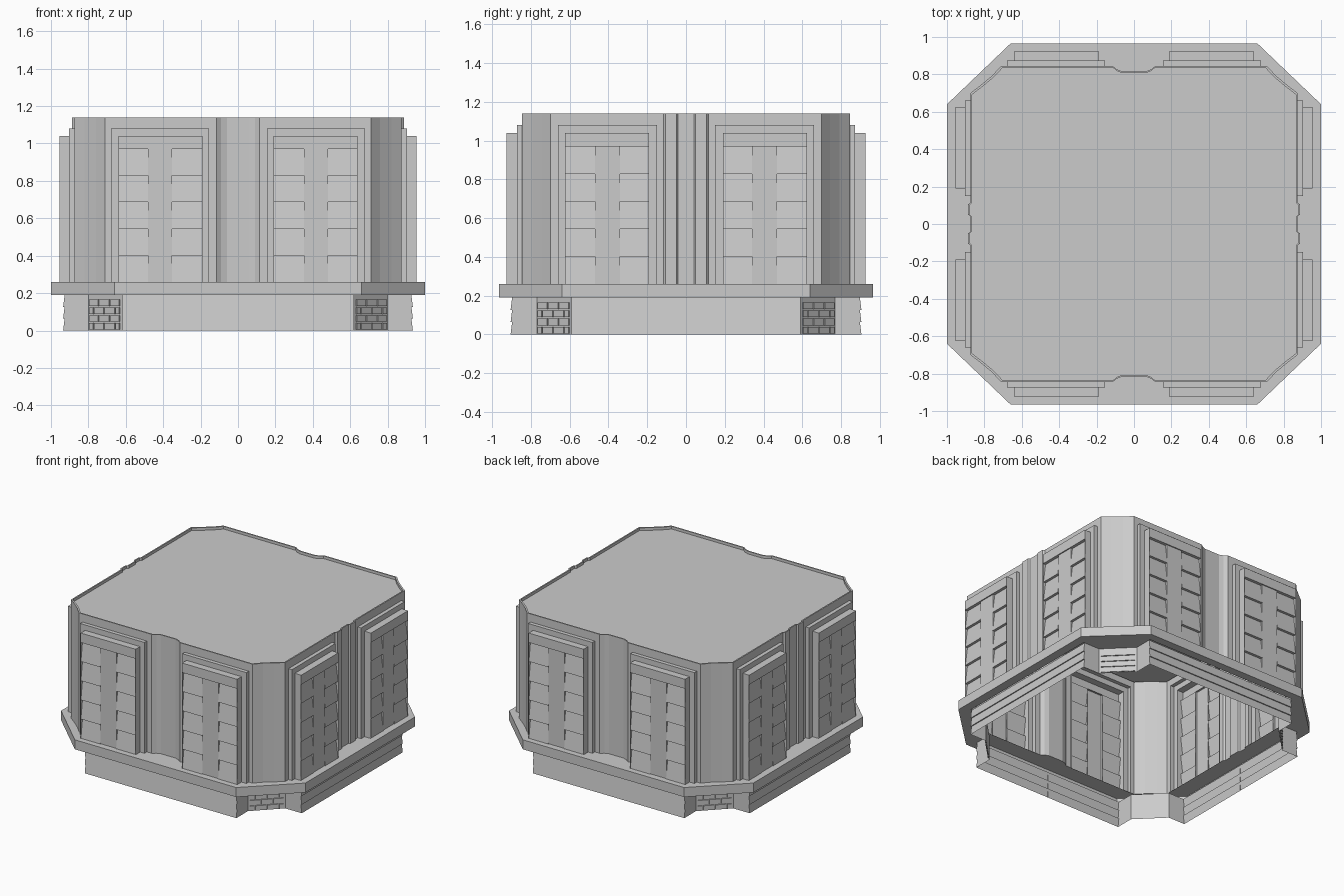
import bpy, bmesh
from mathutils import Vector

cube = bpy.data.objects.get("Cube")
if cube:
    bpy.data.objects.remove(cube, do_unlink=True)

grey = bpy.data.materials.new("plain_grey")
grey.use_nodes = True
COLOUR = (0.6, 0.6, 0.6, 1)
grey.diffuse_color = COLOUR
grey.node_tree.nodes["Principled BSDF"].inputs["Base Color"].default_value = COLOUR

SLAB_LOW, SLAB_TOP, ROOF, TOP = 0.19, 0.26, 1.12, 1.14


def face(bm, points, inside):
    """Add a face that points away from the inside point."""
    f = bm.faces.new([bm.verts.new(p) for p in points])
    f.normal_update()
    if f.normal.dot(f.calc_center_median() - Vector(inside)) < 0:
        f.normal_flip()


def strip(bm, path, z0, z1, inside):
    """Upright faces along a plan path."""
    for (ax, ay), (bx, by) in zip(path, path[1:]):
        face(bm, [(ax, ay, z0), (bx, by, z0), (bx, by, z1), (ax, ay, z1)], inside)


def ring(bm, outer, inner, z, inside):
    """Flat ledge between two plan paths."""
    face(bm, [(x, y, z) for x, y in outer] + [(x, y, z) for x, y in reversed(inner)], inside)


def finish(name, bm):
    """Turn one quarter into a whole part mirrored over both middle planes."""
    bmesh.ops.remove_doubles(bm, verts=bm.verts, dist=0.0001)
    mesh = bpy.data.meshes.new(name)
    bm.to_mesh(mesh)
    bm.free()
    mesh.materials.append(grey)
    ob = bpy.data.objects.new(name, mesh)
    bpy.context.collection.objects.link(ob)
    mirror = ob.modifiers.new("mirror", "MIRROR")
    mirror.use_axis = (True, True, False)
    mirror.merge_threshold = 0.0005


def front(u, d, z):
    return (u, d, z)


def side(u, d, z):
    return (d, u, z)


def clapboards(bm, place, u0, u1, z0, z1, count, low, high, inside):
    """Overlapping boards, each leaning out toward its lower edge."""
    step = (z1 - z0) / count
    for i in range(count):
        a, b = z0 + i * step, z0 + (i + 1) * step
        face(bm, [place(u0, high, a), place(u1, high, a),
                  place(u1, low, b), place(u0, low, b)], inside)
        if i:
            face(bm, [place(u0, low, a), place(u1, low, a),
                      place(u1, high, a), place(u0, high, a)], place(u0, low, b))
        for u in (u0, u1):
            face(bm, [place(u, low, a), place(u, high, a), place(u, low, b)],
                 place((u0 + u1) / 2, low, a))


def arch(u0, u1, top):
    return [(u0, SLAB_TOP), (u0, top), (u1, top), (u1, SLAB_TOP)]


# Window bay: stepped surround, head board, mullion and two louvred columns
def window_bay(name, place, depth, ends, outer, inner):
    bm = bmesh.new()
    mid = (outer[0] + outer[1]) / 2
    ref = place(mid, depth - 0.1, 0.6)
    wall, frame, panel = arch(*ends, TOP), arch(*outer, 1.08), arch(*inner, 1.04)
    d1, d2 = depth + 0.028, depth + 0.08
    for big, small, d in ((wall, frame, depth), (frame, panel, d1)):
        face(bm, [place(u, d, z) for u, z in big + small[::-1]], ref)
    for loop, da, db in ((frame, depth, d1), (panel, d1, d2)):
        for (ua, za), (ub, zb) in zip(loop, loop[1:]):
            face(bm, [place(ua, da, za), place(ub, da, zb),
                      place(ub, db, zb), place(ua, db, za)], place(mid, da, 0.6))
    u0, u1 = inner
    low = d2 - 0.022
    a, b = mid - 0.065, mid + 0.065
    face(bm, [place(u0, d2, 0.97), place(u1, d2, 0.97),
              place(u1, d2, 1.04), place(u0, d2, 1.04)], ref)
    face(bm, [place(u0, low, 0.97), place(u1, low, 0.97),
              place(u1, d2, 0.97), place(u0, d2, 0.97)], place(mid, d2, 1))
    m = d2 - 0.008
    face(bm, [place(a, m, SLAB_TOP), place(b, m, SLAB_TOP),
              place(b, m, 0.97), place(a, m, 0.97)], ref)
    for u in (a, b):
        face(bm, [place(u, low, SLAB_TOP), place(u, m, SLAB_TOP),
                  place(u, m, 0.97), place(u, low, 0.97)], place(mid, low, 0.6))
    for c, d in ((u0, a), (b, u1)):
        clapboards(bm, place, c, d, SLAB_TOP, 0.97, 5, low, d2 - 0.003, ref)
    finish(name, bm)


window_bay("end_window_bays", front, 0.845, (0.115, 0.71), (0.155, 0.68), (0.19, 0.64))
window_bay("side_window_bays", side, 0.875, (0.115, 0.70), (0.15, 0.66), (0.19, 0.625))

# Plan of one quarter of the upper walls
end_bay = [(0, 0.815), (0.06, 0.815), (0.09, 0.826), (0.115, 0.845)]
corner = [(0.71, 0.845), (0.76, 0.792), (0.82, 0.742), (0.875, 0.70)]
side_bay = [(0.875, 0.115), (0.887, 0.105), (0.887, 0.05), (0.875, 0.04), (0.875, 0)]
plan = end_bay + corner + side_bay
CENTRE = (0, 0, 0.6)

for name, path in (("end_recesses", end_bay), ("corner_walls", corner), ("side_pilasters", side_bay)):
    bm = bmesh.new()
    strip(bm, path, SLAB_TOP, TOP, CENTRE)
    finish(name, bm)

# Roof with a thin raised rim
bm = bmesh.new()
rim = [(x * 0.989, y * 0.989) for x, y in plan]
ring(bm, plan, rim, TOP, CENTRE)
strip(bm, rim, ROOF, TOP, (2, 2, 1))
face(bm, [(0, 0, ROOF)] + [(x, y, ROOF) for x, y in rim], CENTRE)
finish("roof", bm)

# Slab between base and walls, open in the middle
slab = [(0, 0.965), (0.66, 0.965), (1, 0.64), (1, 0)]
base = [(0, 0.905), (0.62, 0.905), (0.62, 0.77), (0.80, 0.59), (0.935, 0.59), (0.935, 0)]
bm = bmesh.new()
strip(bm, slab, SLAB_LOW, SLAB_TOP, (0, 0, 0.22))
ring(bm, slab, plan, SLAB_TOP, (0, 0, 0.22))
ring(bm, slab, base, SLAB_LOW, (0, 0, 0.22))
finish("slab", bm)

# Boarded base walls
bm = bmesh.new()
clapboards(bm, front, 0, 0.62, 0, SLAB_LOW, 3, 0.897, 0.905, (0, 0, 0.1))
clapboards(bm, side, 0, 0.59, 0, SLAB_LOW, 3, 0.927, 0.935, (0, 0, 0.1))
finish("base_walls", bm)

# Notched base corners with raised bricks
bm = bmesh.new()
notch = [(0.62, 0.898), (0.62, 0.77), (0.80, 0.59), (0.928, 0.59)]
strip(bm, notch, 0, SLAB_LOW, (0, 0, 0.1))
start, along, out = Vector((0.62, 0.77, 0)), Vector((0.18, -0.18, 0)), Vector((0.006, 0.006, 0))
for row in range(4):
    cuts = (0.04, 0.34, 0.66, 0.96) if row % 2 else (0.04, 0.18, 0.5, 0.82, 0.96)
    z0 = 0.005 + row * 0.042
    up = Vector((0, 0, 0.034))
    for s, e in zip(cuts, cuts[1:]):
        a = start + along * (s + 0.015) + Vector((0, 0, z0))
        b = start + along * (e - 0.015) + Vector((0, 0, z0))
        back = [a, b, b + up, a + up]
        lip = [p + out for p in back]
        ref = (a + b + up) / 2
        face(bm, lip, ref)
        for i in range(4):
            j = (i + 1) % 4
            face(bm, [back[i], back[j], lip[j], lip[i]], ref)
finish("brick_corners", bm)
